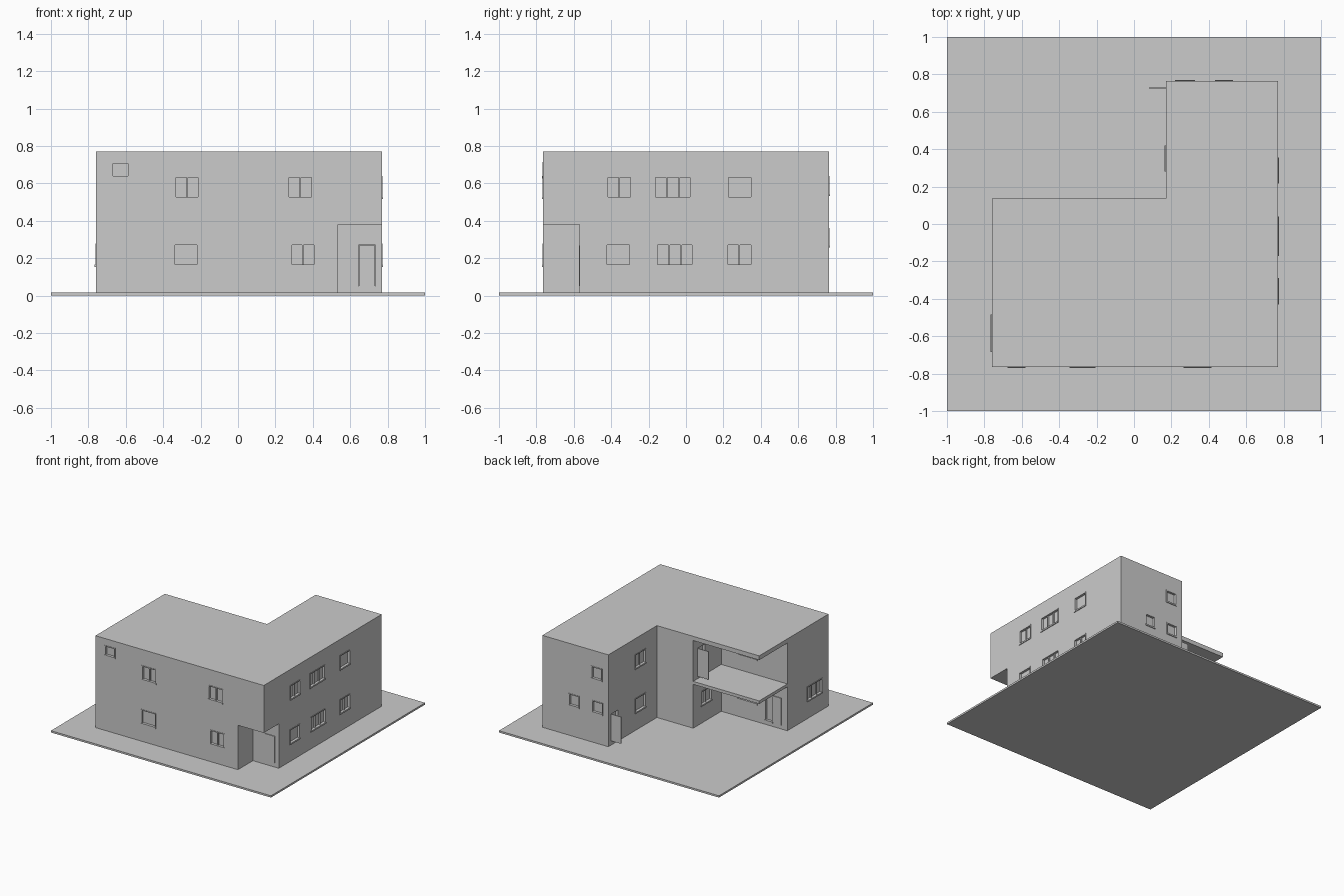
import bpy, bmesh

if "Cube" in bpy.data.objects:
    bpy.data.objects.remove(bpy.data.objects["Cube"])

GROUND, TOP = 0.015, 0.77
W, E, S, N = -0.76, 0.77, -0.765, 0.765      # outer walls
IX, IY = 0.17, 0.135                          # inner corner of the L
RX, RY = -0.16, -0.23                         # terrace recess walls
DY = -0.57                                    # entrance recess back wall


def boxes(name, items):
    """One object from a list of (x0, x1, y0, y1, z0, z1) boxes."""
    bm = bmesh.new()
    for b in items:
        x, y, z = sorted(b[0:2]), sorted(b[2:4]), sorted(b[4:6])
        ret = bmesh.ops.create_cube(bm, size=1)
        for v in ret["verts"]:
            v.co = (x[v.co.x > 0], y[v.co.y > 0], z[v.co.z > 0])
    me = bpy.data.meshes.new(name)
    bm.to_mesh(me)
    bm.free()
    ob = bpy.data.objects.new(name, me)
    bpy.context.collection.objects.link(ob)
    return ob


def prism(name, pts, z0, z1):
    bm = bmesh.new()
    f = bm.faces.new([bm.verts.new((x, y, z0)) for x, y in pts])
    ext = bmesh.ops.extrude_face_region(bm, geom=[f])
    for v in ext["geom"]:
        if isinstance(v, bmesh.types.BMVert):
            v.co.z = z1
    bmesh.ops.recalc_face_normals(bm, faces=bm.faces)
    me = bpy.data.meshes.new(name)
    bm.to_mesh(me)
    bm.free()
    ob = bpy.data.objects.new(name, me)
    bpy.context.collection.objects.link(ob)
    return ob


def cut(ob, items):
    """Subtract boxes from an object and bake the result."""
    c = boxes("cutter", items)
    c.hide_render = True
    m = ob.modifiers.new("cut", "BOOLEAN")
    m.operation, m.solver, m.object = "DIFFERENCE", "EXACT", c
    dg = bpy.context.evaluated_depsgraph_get()
    dg.update()
    me = bpy.data.meshes.new_from_object(ob.evaluated_get(dg))
    ob.modifiers.clear()
    ob.data = me
    bpy.data.objects.remove(c)


def wall_box(wall, u0, u1, d0, d1, z0, z1):
    """Box given along a wall: u along it, d outward from it."""
    axis, pos, s = wall
    if axis == "y":
        return (u0, u1, pos + s * d0, pos + s * d1, z0, z1)
    return (pos + s * d0, pos + s * d1, u0, u1, z0, z1)


pockets = []
DEPTH = 0.025


def window(name, wall, u0, u1, z0, z1, mullions=()):
    t = 0.008
    pockets.append(wall_box(wall, u0, u1, -DEPTH, 0.01, z0, z1))
    bar = lambda a, b, c, d: wall_box(wall, a, b, -DEPTH, 0.003, c, d)
    parts = [bar(u0, u0 + t, z0, z1), bar(u1 - t, u1, z0, z1),
             bar(u0 + t, u1 - t, z1 - t, z1),
             wall_box(wall, u0, u1, -DEPTH, 0.006, z0 - 0.004, z0 + t)]
    for m in mullions:
        parts.append(wall_box(wall, m - t / 2, m + t / 2, -DEPTH, -0.004, z0 + t, z1 - t))
    boxes(name + "_frame", parts)
    boxes(name + "_glass", [wall_box(wall, u0 + t, u1 - t, -DEPTH, -0.016, z0 + t, z1 - t)])


# Ground slab and L-shaped house
boxes("ground_slab", [(-1, 1, -1, 1, 0, GROUND)])
house = prism("house", [(W, S), (E, S), (E, N), (IX, N), (IX, IY), (W, IY)], GROUND, TOP)

# Entrance recess, terrace and balcony recess
cut(house, [(0.535, 1, -1, DY, -0.1, 0.38),
            (-1, RX, RY, 0.3, -0.1, 0.375),
            (-1, RX, RY, 0.3, 0.40, 0.735)])

front, right, back = ("y", S, -1), ("x", E, 1), ("y", N, 1)
left, inner = ("x", W, -1), ("x", IX, -1)
terrace_back, terrace_side = ("y", RY, 1), ("x", RX, -1)
entrance = ("y", DY, -1)
LO, UP = (0.157, 0.278), (0.52, 0.64)

# Windows
window("front_upper_left", front, -0.34, -0.205, *UP, [-0.272])
window("front_upper_right", front, 0.265, 0.40, *UP, [0.333])
window("front_small", front, -0.675, -0.58, 0.63, 0.715)
window("front_lower_left", front, -0.345, -0.21, *LO)
window("front_lower_right", front, 0.28, 0.415, *LO, [0.347])
window("right_upper_front", right, -0.425, -0.29, *UP, [-0.357])
window("right_upper_middle", right, -0.17, 0.03, *UP, [-0.103, -0.037])
window("right_upper_back", right, 0.22, 0.355, *UP)
window("right_lower_front", right, -0.43, -0.295, *LO)
window("right_lower_middle", right, -0.16, 0.04, *LO, [-0.09, -0.025])
window("right_lower_back", right, 0.217, 0.355, *LO, [0.286])
window("back_upper", back, 0.225, 0.325, 0.535, 0.64)
window("back_lower_a", back, 0.22, 0.32, 0.26, 0.36)
window("back_lower_b", back, 0.433, 0.53, 0.26, 0.36)
window("left_lower", left, -0.685, -0.485, *LO, [-0.62, -0.55])
window("inner_upper", inner, 0.28, 0.42, *UP, [0.35])
window("inner_lower", inner, 0.28, 0.42, *LO)
window("balcony_back", terrace_back, -0.49, -0.31, *UP, [-0.43, -0.37])
window("terrace_back", terrace_back, -0.49, -0.31, *LO, [-0.43, -0.37])
window("terrace_side", terrace_side, -0.105, 0.035, *LO, [-0.035])

# Doors: entrance closed, terrace half glazed, the other two standing open
window("terrace_sidelight", terrace_back, -0.63, -0.555, 0.045, 0.27)
for name, wall, u0, u1, z0, z1 in [
        ("entrance_door", entrance, 0.645, 0.735, 0.05, 0.27),
        ("terrace_door", terrace_back, -0.705, -0.632, 0.045, 0.27),
        ("wing_door", inner, 0.64, 0.73, 0.05, 0.27),
        ("balcony_door", terrace_side, -0.02, 0.08, 0.42, 0.65)]:
    pockets.append(wall_box(wall, u0, u1, -DEPTH, 0.01, z0, z1))
    if name in ("wing_door", "balcony_door"):
        leaf = wall_box(wall, u1 - 0.006, u1, 0, u1 - u0, z0, z1)
    else:
        leaf = wall_box(wall, u0 + 0.002, u1 - 0.002, -DEPTH, 0.003, z0, z1 - 0.002)
    boxes(name, [leaf])

# Pockets in the walls for all windows and doors
cut(house, pockets)
